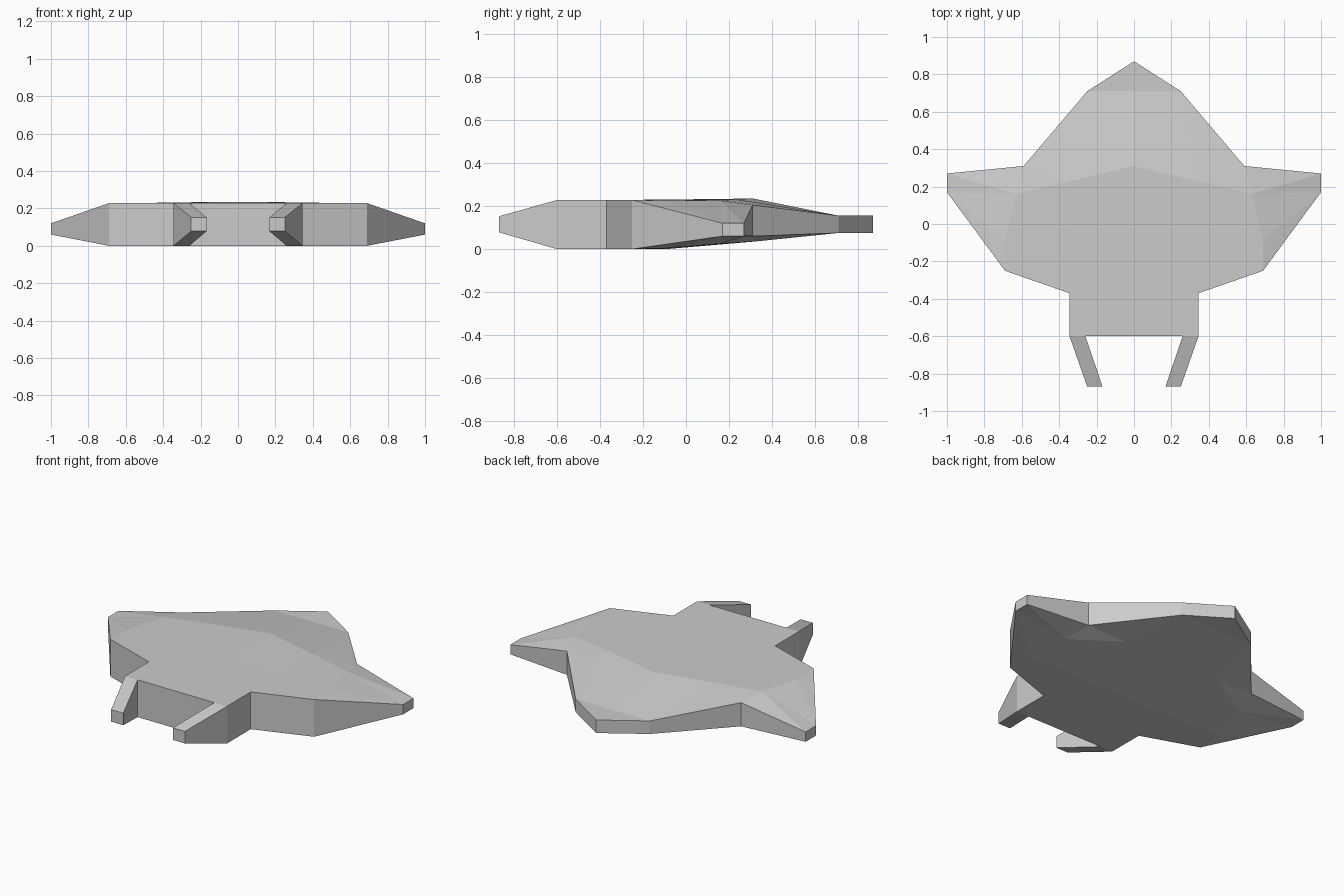
import bpy
import bmesh

cube = bpy.data.objects.get("Cube")
if cube:
    bpy.data.objects.remove(cube, do_unlink=True)

# One light grey material for the whole model
GREY = (0.6, 0.6, 0.6, 1.0)
grey = bpy.data.materials.new("light_grey")
grey.use_nodes = True
grey.diffuse_color = GREY
grey.node_tree.nodes["Principled BSDF"].inputs["Base Color"].default_value = GREY


def shell(name, top, bottom, faces, rim):
    """Half of a faceted slab: upper and lower skins joined by walls, mirrored across x = 0.
    The rim runs clockwise as seen from above."""
    bm = bmesh.new()
    up = {k: bm.verts.new(p) for k, p in top.items()}
    low = {k: bm.verts.new(p) for k, p in bottom.items()}
    for skin, sign in ((up, 1), (low, -1)):
        for keys in faces:
            f = bm.faces.new([skin[k] for k in keys])
            f.normal_update()
            if f.normal.z * sign < 0:
                f.normal_flip()
    for a, b in zip(rim, rim[1:]):
        bm.faces.new((up[a], up[b], low[b], low[a]))
    mesh = bpy.data.meshes.new(name)
    bm.to_mesh(mesh)
    bm.free()
    mesh.materials.append(grey)
    obj = bpy.data.objects.new(name, mesh)
    bpy.context.collection.objects.link(obj)
    mirror = obj.modifiers.new("mirror", 'MIRROR')
    mirror.use_axis[0] = True
    mirror.merge_threshold = 0.001
    return obj


# Hull plan: x, y, top height, bottom height
# A, B nose; C wing root; D, E wing tip; F trailing corner; G, H, I, J, K tail block
# N nose centre; O, Q mid deck; P, R, S, T ridge where the deck starts to slope
hull = {
    "A": (0, .87, .155, .075), "B": (.25, .71, .155, .075), "N": (0, .71, .155, .075),
    "C": (.59, .31, .205, .06), "D": (1, .27, .12, .06), "E": (1, .17, .12, .06),
    "F": (.69, -.25, .228, 0), "G": (.345, -.37, .228, 0), "H": (.345, -.6, .228, 0),
    "I": (.26, -.6, .228, 0), "J": (0, -.6, .228, 0), "K": (0, -.37, .228, 0),
    "O": (0, -.09, .23, 0), "Q": (.34, -.09, .23, 0), "T": (.69, -.09, .225, .004),
    "S": (.63, .16, .225, .025), "P": (.34, .23, .232, .035), "R": (0, .31, .235, .035),
}
hull_top = {k: (x, y, t) for k, (x, y, t, b) in hull.items()}
hull_bottom = {k: (x, y, b) for k, (x, y, t, b) in hull.items()}
# The lower ridge runs straight across, a little further forward
hull_bottom["P"] = (.34, .33, .036)
hull_bottom["R"] = (0, .33, .036)

hull_faces = ["ANB", "NRPB", "BPC", "CPS", "CSD", "SED", "STE", "TFE",
              "RPQO", "PSTQ", "OQGK", "QTFG", "KGHIJ"]
shell("winged_hull", hull_top, hull_bottom, hull_faces, "ABCDEFGH")

# Flat end wall of the tail, between the prongs
wall = {"I": hull["I"], "J": hull["J"]}
shell("tail_wall", {k: (x, y, t) for k, (x, y, t, b) in wall.items()},
      {k: (x, y, b) for k, (x, y, t, b) in wall.items()}, [], "IJ")

# Pair of tapering prongs reaching forward from the tail block
prong = {"H": hull["H"], "U": (.25, -.87, .152, .078),
         "V": (.168, -.87, .152, .078), "I": hull["I"]}
shell("prongs", {k: (x, y, t) for k, (x, y, t, b) in prong.items()},
      {k: (x, y, b) for k, (x, y, t, b) in prong.items()}, ["HUVI"], "HUVI")
